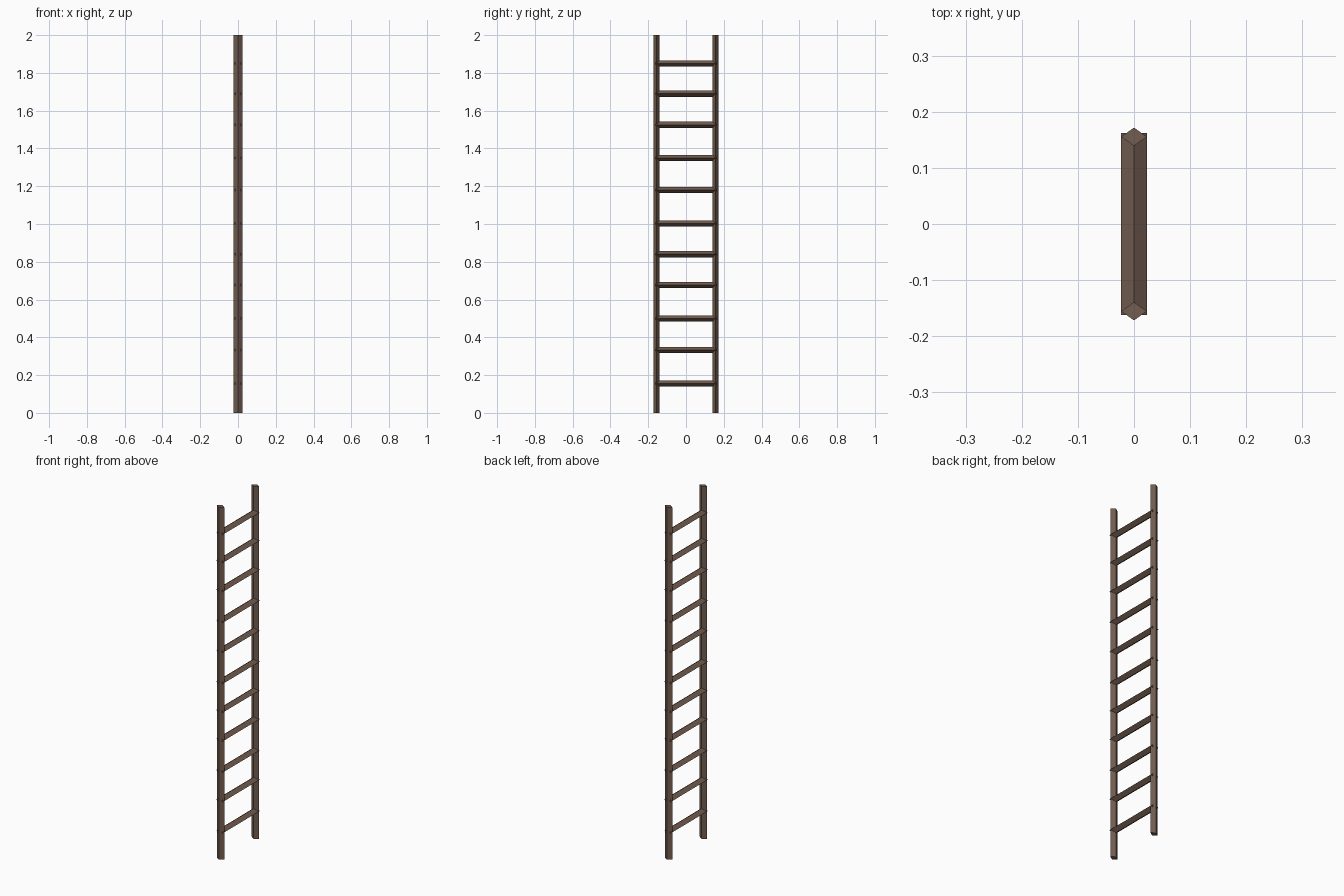
import bpy
import math

if "Cube" in bpy.data.objects:
    bpy.data.objects.remove(bpy.data.objects["Cube"])

wood = bpy.data.materials.new("dark_wood")
wood.diffuse_color = (0.17, 0.11, 0.08, 1)
wood.use_nodes = True
wood.node_tree.nodes["Principled BSDF"].inputs["Base Color"].default_value = wood.diffuse_color


def diamond_bar(name, location, half_x, half_other, length, along_y=False):
    """Four-sided bar with a diamond cross-section, corners on the axes."""
    rotation = (math.pi / 2, 0, 0) if along_y else (0, 0, 0)
    bpy.ops.mesh.primitive_cylinder_add(vertices=4, radius=1, depth=length,
                                        location=location, rotation=rotation)
    bar = bpy.context.object
    bar.name = name
    bar.scale = (half_x, half_other, 1)
    bpy.ops.object.transform_apply(location=False, rotation=True, scale=True)
    bar.data.materials.append(wood)
    return bar


# Side rails
for side, label in ((-1, "front"), (1, "back")):
    diamond_bar(f"{label}_rail", (0, side * 0.1555, 1), 0.0228, 0.0163, 2)

# Rungs, slightly unevenly spaced, with tips poking past the rails
heights = [0.155, 0.333, 0.50, 0.677, 0.84, 1.003, 1.18, 1.35, 1.525, 1.69, 1.85]
for i, z in enumerate(heights):
    diamond_bar(f"rung_{i + 1}", (0, 0, z), 0.0228, 0.0165, 0.324, along_y=True)
